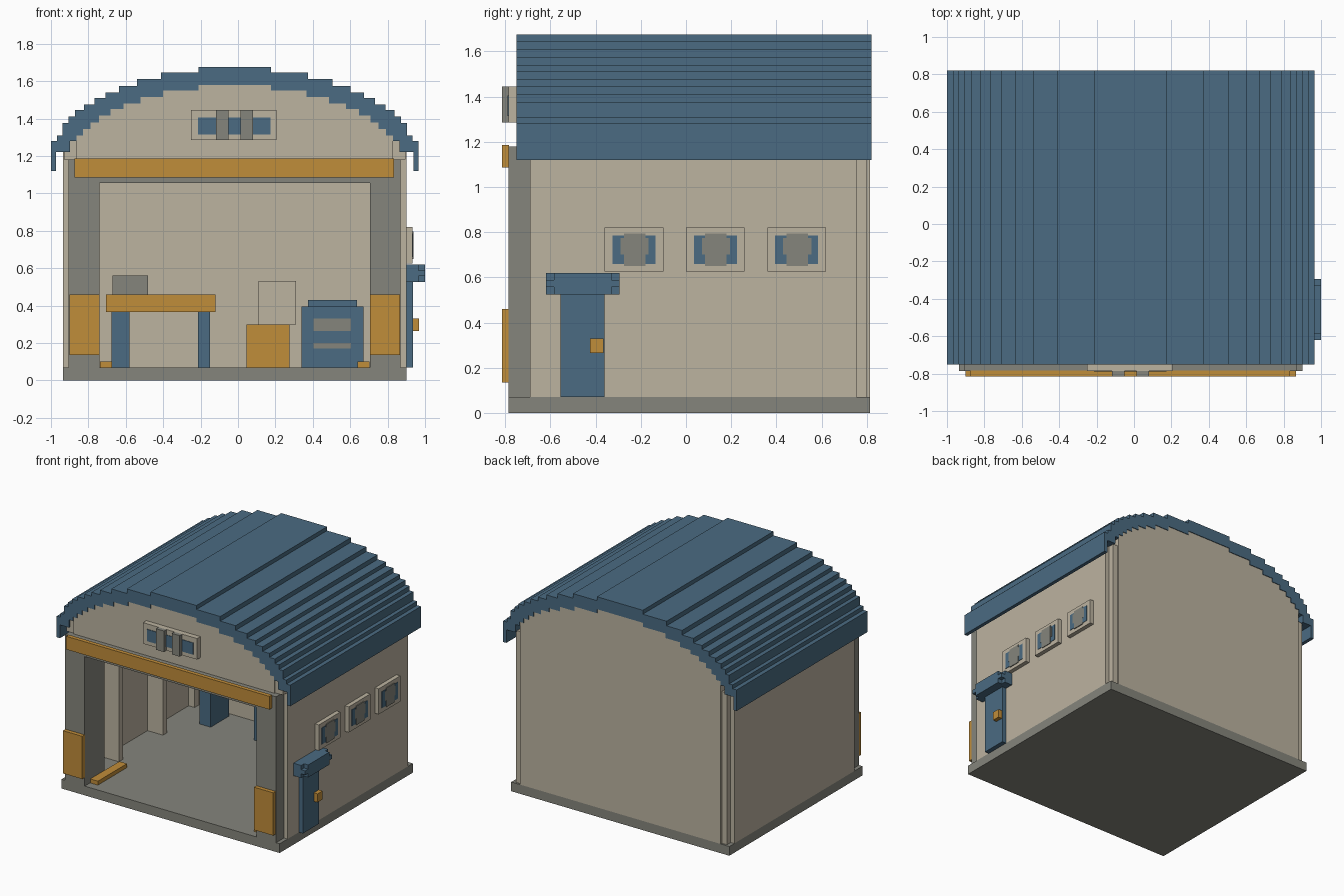
import bpy

cube = bpy.data.objects.get("Cube")
if cube:
    bpy.data.objects.remove(cube, do_unlink=True)


def material(name, rgb):
    m = bpy.data.materials.new(name)
    m.use_nodes = True
    color = (*rgb, 1)
    m.diffuse_color = color
    bsdf = next(n for n in m.node_tree.nodes if n.type == 'BSDF_PRINCIPLED')
    bsdf.inputs["Base Color"].default_value = color
    return m


BLUE = material("steel blue", (0.069, 0.147, 0.223))
BEIGE = material("plaster beige", (0.503, 0.451, 0.352))
GRAY = material("concrete gray", (0.235, 0.235, 0.202))
ORANGE = material("safety orange", (0.527, 0.266, 0.042))
CX = -0.0175  # centre line of the building


def prism(name, profile, y0, y1, mat):
    """Extrude an x-z outline along y."""
    n = len(profile)
    verts = [(x, y, z) for y in (y0, y1) for x, z in profile]
    faces = [list(range(n)), list(range(2 * n - 1, n - 1, -1))]
    faces += [[i, i + n, (i + 1) % n + n, (i + 1) % n] for i in range(n)]
    mesh = bpy.data.meshes.new(name)
    mesh.from_pydata(verts, [], faces)
    mesh.materials.append(mat)
    obj = bpy.data.objects.new(name, mesh)
    bpy.context.collection.objects.link(obj)
    return obj


def box(name, xs, ys, zs, mat):
    (x0, x1), (z0, z1) = xs, zs
    return prism(name, [(x0, z0), (x1, z0), (x1, z1), (x0, z1)], *ys, mat)


def pair(name, xs, ys, zs, mat):
    """A box given on the +x side and its mirror across the centre line."""
    box("left_" + name, xs, ys, zs, mat)
    box("right_" + name, (2 * CX - xs[1], 2 * CX - xs[0]), ys, zs, mat)


def stairs(widths, heights):
    """Stepped half outline, from the crown down to the eave."""
    pts = []
    for i, (w, h) in enumerate(zip(widths, heights)):
        if i:
            pts.append((widths[i - 1], h))
        pts.append((w, h))
    return pts


def both_sides(half):
    return [(CX - x, z) for x, z in reversed(half)] + [(CX + x, z) for x, z in half]


# Stepped barrel roof
outer = stairs([.193, .393, .523, .618, .69, .75, .807, .853, .888, .92, .95, .9825],
               [1.675, 1.645, 1.61, 1.575, 1.54, 1.51, 1.475, 1.445, 1.41, 1.375, 1.31, 1.28])
inner = stairs([.193, .383, .505, .595, .665, .725, .77, .81, .845, .88, .955],
               [1.58, 1.55, 1.515, 1.48, 1.45, 1.415, 1.38, 1.345, 1.31, 1.28, 1.22])
eave = 1.12
top_edge = both_sides(outer + [(.9825, eave)])
under_edge = both_sides(inner + [(.955, eave)])
prism("roof", top_edge + under_edge[::-1], -0.75, 0.82, BLUE)

# Floor slab, walls and gables
box("floor_slab", (-0.935, 0.90), (-0.785, 0.815), (0, 0.07), GRAY)
pair("side_wall", (0.87, 0.90), (-0.69, 0.755), (0.07, 1.225), BEIGE)
arch = [(x, z + 0.004) for x, z in both_sides(inner[:-3])]
left_edge, right_edge = arch[0][0], arch[-1][0]
prism("front_gable", [(left_edge, 1.18)] + arch + [(right_edge, 1.18)],
      -0.745, -0.69, BEIGE)
prism("back_wall", [(left_edge, 0.07)] + arch + [(right_edge, 0.07)],
      0.755, 0.815, BEIGE)
pair("back_corner_post", (0.82, 0.87), (0.70, 0.80), (0.07, 1.225), BEIGE)
pair("front_shoulder", (0.82, 0.895), (-0.735, -0.69), (1.18, 1.285), BEIGE)
for y in (-0.30, 0.23):
    pair("inner_post", (0.74, 0.87), (y - 0.025, y + 0.025), (0.07, 1.22), BEIGE)

# Gateway
pair("gate_pillar", (0.705, 0.87), (-0.785, -0.55), (0.07, 1.18), GRAY)
box("gate_lintel", (-0.74, 0.705), (-0.785, -0.69), (1.055, 1.18), GRAY)
box("gate_beam", (-0.875, 0.835), (-0.815, -0.784), (1.085, 1.185), ORANGE)
pair("pillar_guard", (0.705, 0.867), (-0.815, -0.784), (0.135, 0.46), ORANGE)
pair("floor_curb", (0.64, 0.704), (-0.72, -0.37), (0.07, 0.10), ORANGE)

# Front vent
box("vent_frame", (-0.25, 0.205), (-0.785, -0.745), (1.285, 1.445), BEIGE)
box("vent_glass", (-0.215, 0.175), (-0.789, -0.784), (1.315, 1.405), BLUE)
for x in (-0.085, 0.0475):
    box("vent_bar", (x - 0.033, x + 0.033), (-0.815, -0.784), (1.285, 1.445), GRAY)

# Side windows
for y in (-0.23, 0.13, 0.49):
    box("window_frame", (0.90, 0.932), (y - 0.13, y + 0.13), (0.625, 0.82), BEIGE)
    box("window_glass", (0.931, 0.935), (y - 0.095, y + 0.095), (0.66, 0.785), BLUE)
    box("window_pane", (0.931, 0.938), (y - 0.045, y + 0.05), (0.65, 0.795), GRAY)
    box("window_pane_wide", (0.931, 0.937), (y - 0.06, y + 0.065), (0.70, 0.775), GRAY)

# Side door with stepped canopy
box("side_door", (0.89, 0.935), (-0.555, -0.36), (0.07, 0.53), BLUE)
box("door_handle", (0.93, 0.967), (-0.425, -0.365), (0.265, 0.33), ORANGE)
box("canopy_back", (0.89, 0.965), (-0.62, -0.295), (0.525, 0.62), BLUE)
box("canopy_front", (0.964, 1.0), (-0.585, -0.33), (0.525, 0.62), BLUE)
box("canopy_band", (0.964, 0.999), (-0.62, -0.295), (0.557, 0.588), BLUE)

# Workbench
box("bench_top", (-0.705, -0.12), (0.46, 0.75), (0.365, 0.46), ORANGE)
for x0, x1 in ((-0.675, -0.58), (-0.215, -0.15)):
    box("bench_leg", (x0, x1), (0.50, 0.72), (0.07, 0.365), BLUE)
box("bench_toolbox", (-0.67, -0.48), (0.53, 0.70), (0.46, 0.56), GRAY)

# Stacked crates
box("lower_crate", (0.045, 0.275), (0.48, 0.72), (0.07, 0.30), ORANGE)
box("upper_crate", (0.11, 0.31), (0.50, 0.70), (0.30, 0.53), BEIGE)

# Machine cabinet
box("cabinet_body", (0.34, 0.67), (0.45, 0.74), (0.07, 0.395), BLUE)
box("cabinet_cap", (0.375, 0.635), (0.48, 0.71), (0.394, 0.43), BLUE)
for z0, z1 in ((0.265, 0.33), (0.17, 0.20)):
    box("cabinet_slot", (0.405, 0.605), (0.442, 0.451), (z0, z1), GRAY)

# Outward normals on every part
import bmesh
for obj in bpy.context.scene.objects:
    if obj.type == 'MESH':
        bm = bmesh.new()
        bm.from_mesh(obj.data)
        bmesh.ops.recalc_face_normals(bm, faces=bm.faces)
        bm.to_mesh(obj.data)
        bm.free()
